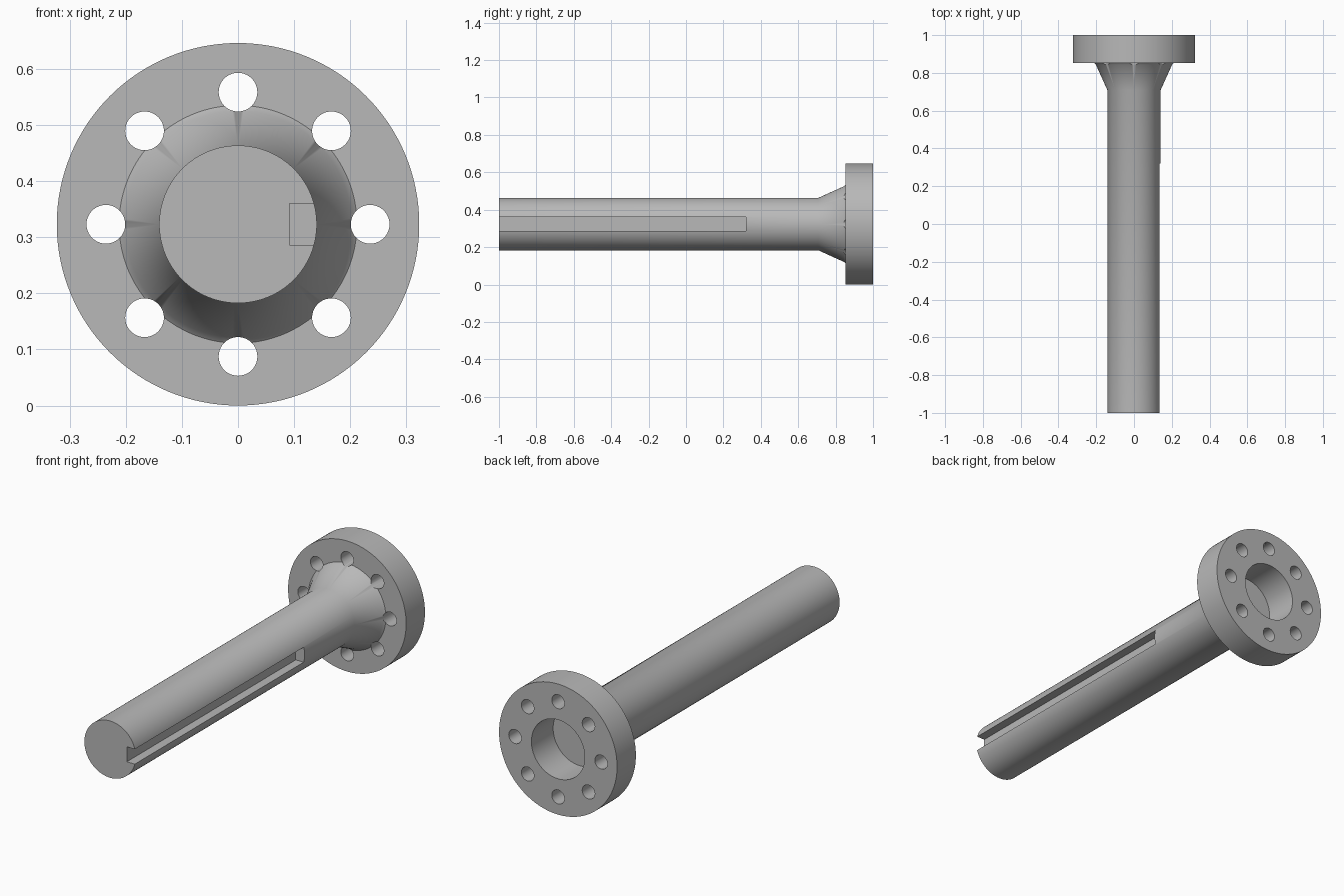
import bpy
import bmesh
import math
from mathutils import Matrix, Vector

cube = bpy.data.objects.get("Cube")
if cube:
    bpy.data.objects.remove(cube, do_unlink=True)

AXIS_Z = 0.323
SIDES = 128

steel = bpy.data.materials.new("steel_grey")
steel.use_nodes = True
GREY = (0.48, 0.48, 0.48, 1)
steel.diffuse_color = GREY
steel.node_tree.nodes["Principled BSDF"].inputs["Base Color"].default_value = GREY


def make_object(name, bm):
    bmesh.ops.recalc_face_normals(bm, faces=bm.faces)
    mesh = bpy.data.meshes.new(name)
    bm.to_mesh(mesh)
    bm.free()
    mesh.materials.append(steel)
    obj = bpy.data.objects.new(name, mesh)
    bpy.context.collection.objects.link(obj)
    return obj


def lathe(name, profile):
    """Turn a (y, radius) profile around the shaft axis, with flat end caps."""
    bm = bmesh.new()
    rings = []
    for y, r in profile:
        angles = [math.tau * i / SIDES for i in range(SIDES)]
        rings.append([bm.verts.new((r * math.cos(a), y, AXIS_Z + r * math.sin(a)))
                      for a in angles])
    for a, b in zip(rings, rings[1:]):
        for i in range(SIDES):
            j = (i + 1) % SIDES
            bm.faces.new((a[i], a[j], b[j], b[i]))
    bm.faces.new(rings[0])
    bm.faces.new(rings[-1])
    return make_object(name, bm)


def cut(target, cutter):
    mod = target.modifiers.new(cutter.name, "BOOLEAN")
    mod.operation = "DIFFERENCE"
    mod.solver = "EXACT"
    mod.object = cutter
    cutter.hide_render = True
    bpy.context.view_layer.objects.active = target
    bpy.ops.object.modifier_apply(modifier=mod.name)
    bpy.data.objects.remove(cutter, do_unlink=True)


# Shaft, flared neck with a small fillet, and flange in one turned piece
shaft = lathe("flanged_shaft", [
    (-1, 0.1405), (0.708, 0.1405), (0.844, 0.202),
    (0.853, 0.212), (0.853, 0.323), (1, 0.323)])

# Blind bore in the back of the flange
cut(shaft, lathe("bore_cutter", [(0.83, 0.146), (1.1, 0.146)]))

# Ring of eight bolt holes
bm = bmesh.new()
for i in range(8):
    a = math.tau * i / 8
    place = Matrix.Translation((0.2355 * math.cos(a), 0.9, AXIS_Z + 0.2355 * math.sin(a)))
    bmesh.ops.create_cone(bm, cap_ends=True, segments=40, radius1=0.0345,
                          radius2=0.0345, depth=0.4,
                          matrix=place @ Matrix.Rotation(math.pi / 2, 4, "X"))
cut(shaft, make_object("bolt_hole_cutter", bm))

# Square keyway open at the front end
bm = bmesh.new()
bmesh.ops.create_cube(bm, size=1)
low = Vector((0.092, -1.1, AXIS_Z - 0.037))
high = Vector((0.25, 0.32, AXIS_Z + 0.037))
for v in bm.verts:
    v.co = [lo if c < 0 else hi for c, lo, hi in zip(v.co, low, high)]
cut(shaft, make_object("keyway_cutter", bm))

# Smooth round surfaces, crisp machined edges
bpy.ops.object.select_all(action="DESELECT")
shaft.select_set(True)
bpy.context.view_layer.objects.active = shaft
bpy.ops.object.shade_smooth_by_angle(angle=math.radians(30))
